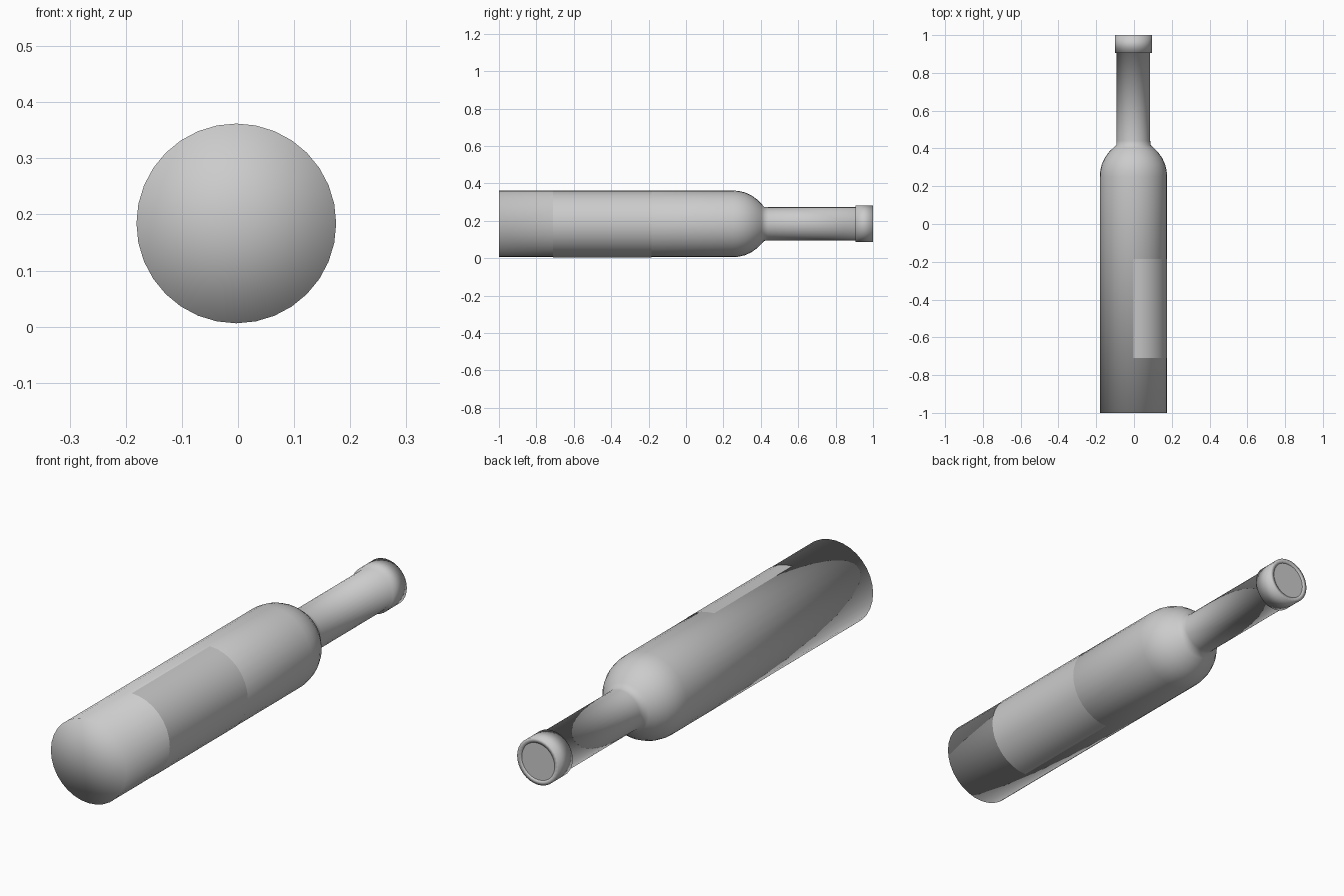
import bpy, bmesh, math

if "Cube" in bpy.data.objects:
    bpy.data.objects.remove(bpy.data.objects["Cube"])

CX, CZ, SIDES = -0.003, 0.184, 32


def lathe(name, profile, start=0, sweep=SIDES, smooth=True):
    """Revolve (radius, y) points about the bottle's lengthwise axis."""
    bm = bmesh.new()
    closed = sweep == SIDES
    rows = []
    for r, y in profile:
        if r == 0:
            rows.append([bm.verts.new((CX, y, CZ))])
            continue
        row = []
        for i in range(sweep if closed else sweep + 1):
            a = 2 * math.pi * (start + i) / SIDES
            row.append(bm.verts.new((CX + r * math.cos(a), y, CZ + r * math.sin(a))))
        rows.append(row)
    for a, b in zip(rows, rows[1:]):
        for i in range(sweep):
            quad = [a[i % len(a)], a[(i + 1) % len(a)], b[(i + 1) % len(b)], b[i % len(b)]]
            bm.faces.new(list(dict.fromkeys(quad)))
    bmesh.ops.recalc_face_normals(bm, faces=bm.faces[:])
    # Open patches must face away from the axis
    f = bm.faces[:][0]
    c = f.calc_center_median()
    if not closed and f.normal.x * (c.x - CX) + f.normal.z * (c.z - CZ) < 0:
        bmesh.ops.reverse_faces(bm, faces=bm.faces[:])
    for f in bm.faces:
        f.smooth = smooth
    me = bpy.data.meshes.new(name)
    bm.to_mesh(me)
    bm.free()
    ob = bpy.data.objects.new(name, me)
    bpy.context.collection.objects.link(ob)
    return ob


# Glass body: base, barrel, shoulder, neck, lip and rim
lathe("bottle_body", [
    (0, -1), (0.178, -1), (0.178, 0.25), (0.176, 0.28), (0.168, 0.315),
    (0.152, 0.35), (0.128, 0.383), (0.105, 0.405), (0.091, 0.418), (0.089, 0.44),
    (0.089, 0.906), (0.098, 0.906), (0.098, 1.0), (0.079, 1.0), (0.079, 0.994)])

# Stopper closing the mouth
lathe("cork", [(0, 0.996), (0.079, 0.996), (0.079, 0.92), (0, 0.92)], smooth=False)

# Paper label wrapped round the right half of the barrel
lathe("label", [(0.179, -0.71), (0.179, -0.185)], start=-SIDES // 4, sweep=SIDES // 2)
